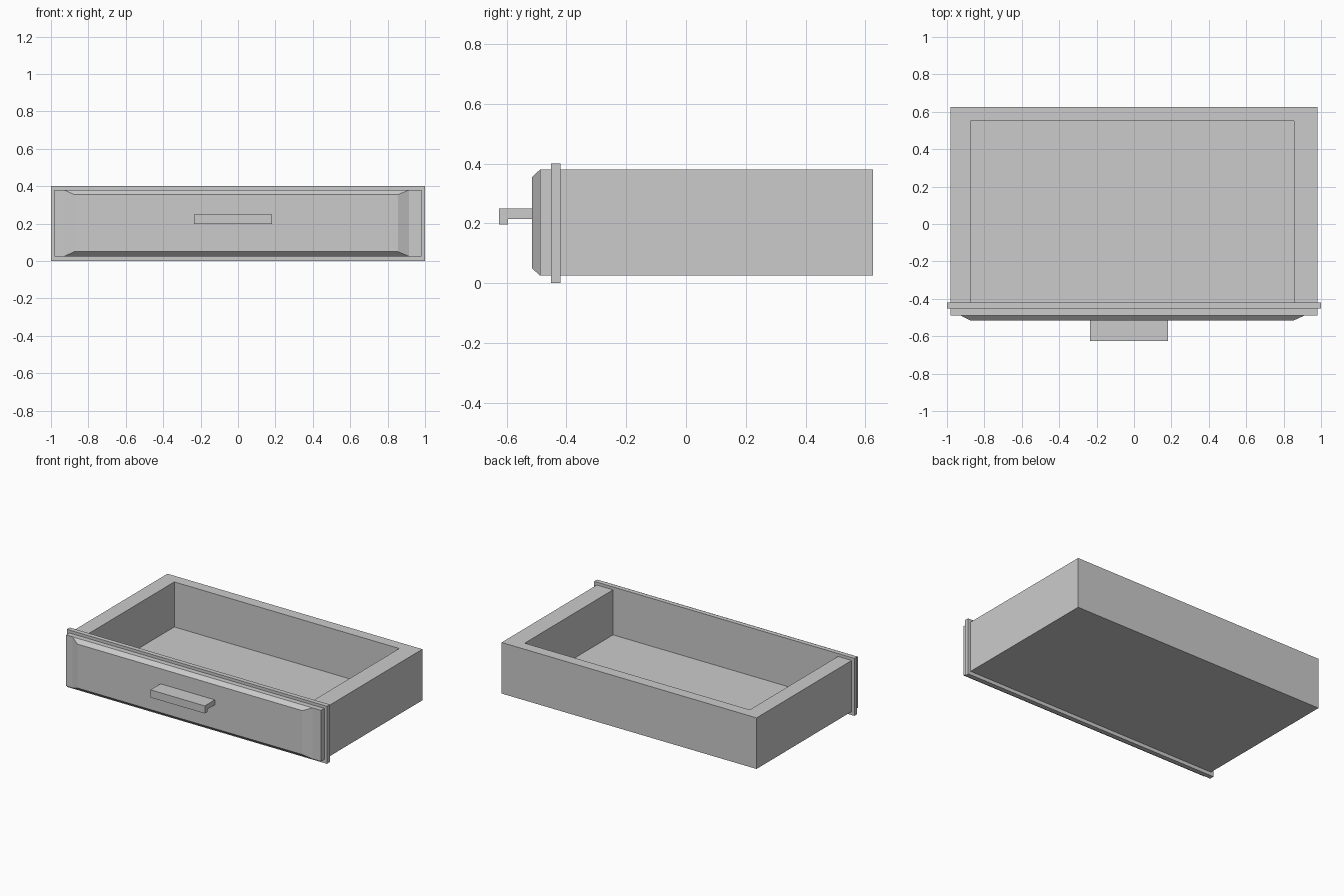
import bpy
import bmesh

default_cube = bpy.data.objects.get("Cube")
if default_cube:
    bpy.data.objects.remove(default_cube, do_unlink=True)

# One plain grey for the whole drawer
GREY = (0.6, 0.6, 0.6, 1.0)
grey = bpy.data.materials.new("plain grey")
grey.use_nodes = True
grey.diffuse_color = GREY
grey.node_tree.nodes["Principled BSDF"].inputs["Base Color"].default_value = GREY


def prism(name, outline, place, start, end, end_outline=None):
    """Solid between two matching outlines; place(a, b, depth) gives a point."""
    bm = bmesh.new()
    first = [bm.verts.new(place(a, b, start)) for a, b in outline]
    last = [bm.verts.new(place(a, b, end)) for a, b in end_outline or outline]
    bm.faces.new(first)
    bm.faces.new(last[::-1])
    for i in range(len(first)):
        j = (i + 1) % len(first)
        bm.faces.new((first[i], last[i], last[j], first[j]))
    bmesh.ops.recalc_face_normals(bm, faces=bm.faces)
    mesh = bpy.data.meshes.new(name)
    bm.to_mesh(mesh)
    bm.free()
    mesh.materials.append(grey)
    obj = bpy.data.objects.new(name, mesh)
    bpy.context.collection.objects.link(obj)
    return obj


def rect(a0, a1, b0, b1):
    return [(a0, b0), (a1, b0), (a1, b1), (a0, b1)]


def along_x(y, z, x):
    return x, y, z


def along_y(x, z, y):
    return x, y, z


def along_z(x, y, z):
    return x, y, z


# Shared measures
SIDE, BACK, JOINT = 0.98, 0.625, -0.42
BOTTOM, FLOOR, RIM = 0.025, 0.067, 0.38
IN_L, IN_R, IN_BACK = -0.875, 0.855, 0.55

# Tray: U-shaped walls around a floor panel
walls = [(-SIDE, JOINT), (-SIDE, BACK), (SIDE, BACK), (SIDE, JOINT),
         (IN_R, JOINT), (IN_R, IN_BACK), (IN_L, IN_BACK), (IN_L, JOINT)]
prism("drawer_walls", walls, along_z, BOTTOM, RIM)
prism("drawer_floor", rect(IN_L, IN_R, JOINT, IN_BACK), along_z, BOTTOM, FLOOR)

# Front: wide flange, backing board and chamfered raised panel
prism("front_flange", rect(-1, 1, 0, 0.4), along_y, -0.452, JOINT)
prism("front_board", rect(-SIDE, SIDE, BOTTOM, RIM), along_y, -0.488, -0.452)
prism("raised_panel", rect(-0.93, 0.915, BOTTOM, RIM), along_y, -0.488, -0.515,
      rect(IN_L, IN_R, 0.05, 0.355))

# Pull: horizontal shelf with a downturned lip
pull = [(-0.515, 0.215), (-0.515, 0.25), (-0.625, 0.25),
        (-0.625, 0.197), (-0.595, 0.197), (-0.595, 0.215)]
prism("pull_handle", pull, along_x, -0.235, 0.182)
